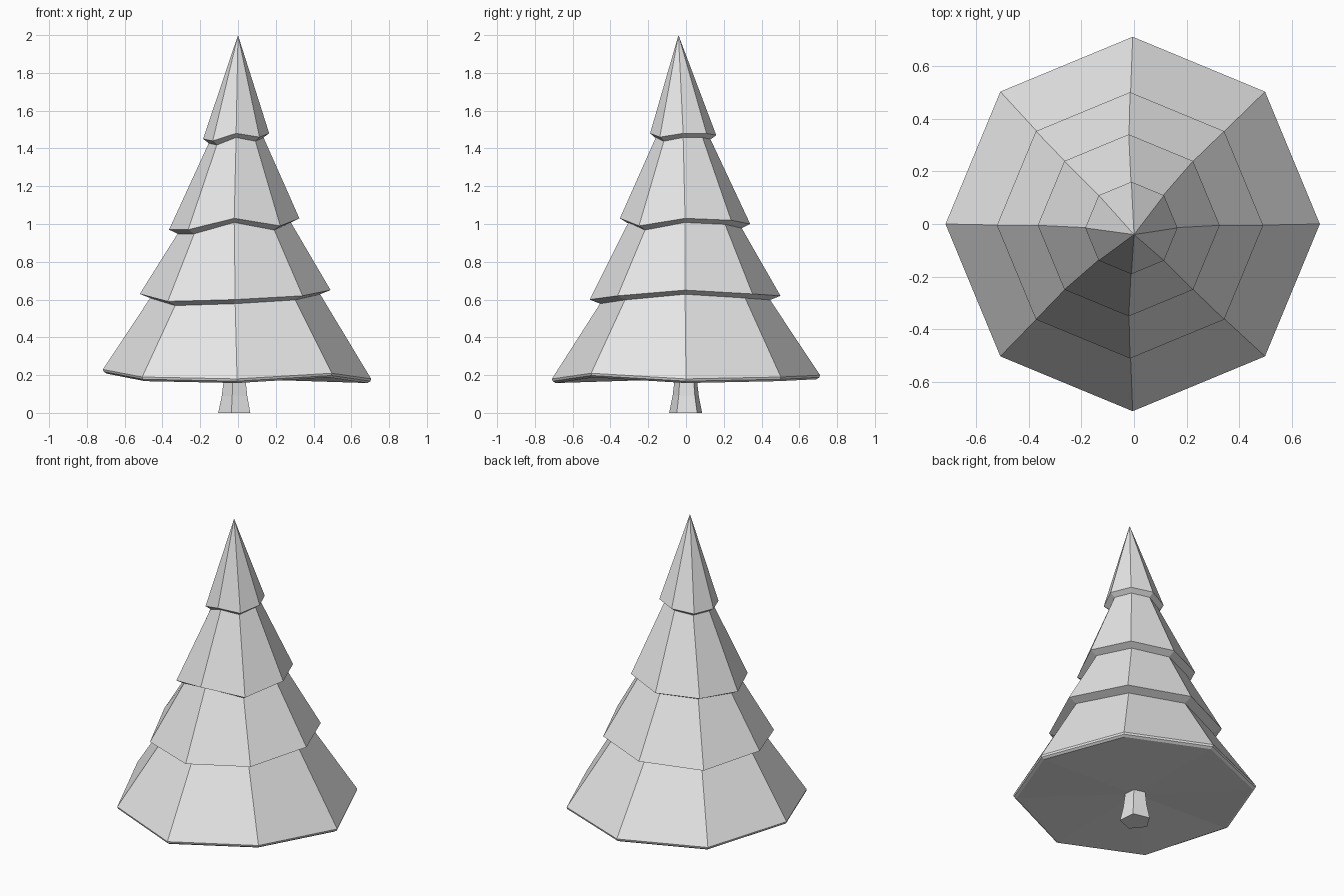
import bpy
import bmesh
from math import cos, sin, radians, tau

cube = bpy.data.objects.get("Cube")
if cube:
    bpy.data.objects.remove(cube, do_unlink=True)

grey = bpy.data.materials.new("plain grey")
grey.use_nodes = True
tint = (0.8, 0.8, 0.8, 1)
grey.diffuse_color = tint
for node in grey.node_tree.nodes:
    if node.type == 'BSDF_PRINCIPLED':
        node.inputs["Base Color"].default_value = tint


def ring(bm, x, y, radius, heights, turn=0.0):
    """Loop of vertices, one for each height, starting at +x."""
    n = len(heights)
    return [bm.verts.new((x + radius * cos(tau * i / n + turn),
                          y + radius * sin(tau * i / n + turn), z))
            for i, z in enumerate(heights)]


def bridge(bm, lower, upper):
    for i in range(len(lower)):
        j = (i + 1) % len(lower)
        bm.faces.new((lower[i], lower[j], upper[j], upper[i]))


def fan(bm, loop, tip):
    point = bm.verts.new(tip)
    for i in range(len(loop)):
        bm.faces.new((loop[i], loop[(i + 1) % len(loop)], point))


def finish(bm, name):
    bmesh.ops.recalc_face_normals(bm, faces=bm.faces)
    mesh = bpy.data.meshes.new(name)
    bm.to_mesh(mesh)
    bm.free()
    mesh.materials.append(grey)
    obj = bpy.data.objects.new(name, mesh)
    bpy.context.collection.objects.link(obj)
    return obj


# Foliage tiers: centre, hem radius, radius where the tier below tucks in,
# and the uneven hem heights going round from +x
tiers = [
    (-.005, 0, .71, .69, (.18, .19, .2, .2, .23, .19, .18, .21)),
    (-.015, -.005, .505, .45, (.65, .63, .62, .6, .63, .59, .6, .62)),
    (-.02, -.005, .345, .3, (1.03, 1.02, 1, .99, .97, .97, 1.03, .99)),
    (-.01, -.015, .175, .145, (1.48, 1.48, 1.47, 1.45, 1.45, 1.44, 1.48, 1.46)),
]

bm = bmesh.new()
hem = None
for x, y, radius, tuck, heights in tiers:
    inner = ring(bm, x, y, tuck, [z - .022 for z in heights])
    if hem:
        bridge(bm, hem, inner)
    else:
        # Underside and rounded bottom rim
        fan(bm, inner, (0, 0, .18))
        rim = ring(bm, x, y, .706, [z - .012 for z in heights])
        bridge(bm, inner, rim)
        inner = rim
    hem = ring(bm, x, y, radius, heights)
    bridge(bm, inner, hem)
fan(bm, hem, (0, -.04, 2))
finish(bm, "foliage")

# Flared five-sided trunk
bm = bmesh.new()
turn = radians(-32)
loops = [ring(bm, -.013, 0, radius, [z] * 5, turn)
         for radius, z in ((.092, 0), (.073, .09), (.062, .18), (.06, .21))]
for lower, upper in zip(loops, loops[1:]):
    bridge(bm, lower, upper)
bm.faces.new(loops[0])
bm.faces.new(loops[-1])
finish(bm, "trunk")
